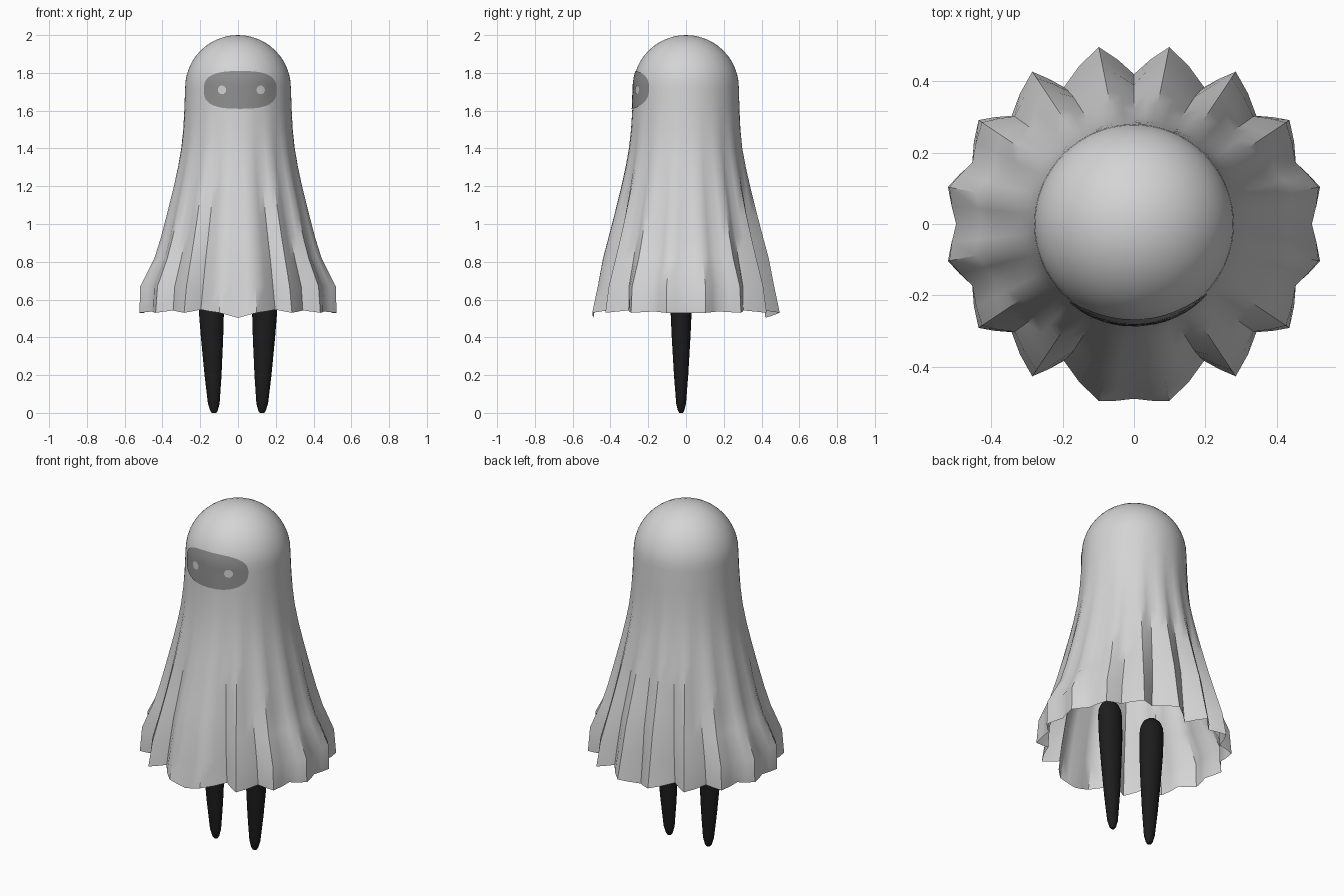
import bpy, bmesh, math

if "Cube" in bpy.data.objects:
    bpy.data.objects.remove(bpy.data.objects["Cube"])

def material(name, v):
    m = bpy.data.materials.new(name)
    m.diffuse_color = (v, v, v, 1)
    m.use_nodes = True
    m.node_tree.nodes["Principled BSDF"].inputs["Base Color"].default_value = m.diffuse_color
    return m

CLOTH = material("pale cloth", 0.66)
SHADE = material("face grey", 0.27)
EYE = material("eye pale", 0.62)
BLACK = material("leg black", 0.012)

def finish(bm, name, mat, angle=40):
    bmesh.ops.recalc_face_normals(bm, faces=bm.faces)
    me = bpy.data.meshes.new(name)
    bm.to_mesh(me)
    bm.free()
    me.materials.append(mat)
    ob = bpy.data.objects.new(name, me)
    bpy.context.collection.objects.link(ob)
    bpy.ops.object.select_all(action='DESELECT')
    ob.select_set(True)
    bpy.context.view_layer.objects.active = ob
    bpy.ops.object.shade_smooth_by_angle(angle=math.radians(angle))
    return ob

def skin(bm, rings):
    for a, b in zip(rings, rings[1:]):
        n = len(a)
        for i in range(n):
            bm.faces.new((a[i], a[(i + 1) % n], b[(i + 1) % n], b[i]))

# Cloak profile below the dome: height, fold radius, pleat weight, extra side flare
R, ZC = 0.28, 1.72
PROFILE = [(1.72, .28, 0, 0), (1.6, .285, .02, 0), (1.5, .292, .06, 0), (1.4, .304, .12, 0),
           (1.3, .323, .2, 0), (1.2, .346, .3, 0), (1.05, .384, .45, 0), (.93, .416, .56, 0),
           (.82, .446, .66, .005), (.67, .474, .84, .056), (.53, .505, 1, .028)]

def column(k, r, w, side):
    """Angle, radius and hem lift of pleat column k (32 columns, odd ones are folds)."""
    t = math.tau * k / 32
    c2 = math.cos(t) ** 2
    r += side * c2
    if k % 2:
        return t, r, 0
    centre = k % 16 == 8                           # front and back middle
    depth = .015 if k == 24 else .085 - .048 * c2  # front middle stays flat
    turn = 0 if centre else -math.radians(5) * math.sin(t) * (1 if math.cos(t) > 0 else -1)
    lift = -.027 if centre else .018 * abs(math.sin(t))
    return t + turn * w, r - depth * w, lift

def cloak():
    bm = bmesh.new()
    rings = []
    for i, (z, r, w, side) in enumerate(PROFILE[::-1]):
        cols = [column(k, r, w, side) for k in range(32)]
        cols.append((cols[0][0] + math.tau, cols[0][1], cols[0][2]))
        ring = []
        for a, b in zip(cols, cols[1:]):
            for f in (0, .5):
                t, rr, lift = (p + (q - p) * f for p, q in zip(a, b))
                zz = z + (lift if i == 0 else 0)
                ring.append(bm.verts.new((rr * math.cos(t), rr * math.sin(t), zz)))
        rings.append(ring)
    # Round head
    for j in range(1, 12):
        a = math.pi / 2 * j / 12
        rings.append([bm.verts.new((R * math.cos(a) * math.cos(math.tau * k / 64),
                                    R * math.cos(a) * math.sin(math.tau * k / 64),
                                    ZC + R * math.sin(a))) for k in range(64)])
    skin(bm, rings)
    top = bm.verts.new((0, 0, ZC + R))
    last = rings[-1]
    for k in range(64):
        bm.faces.new((last[k], last[(k + 1) % 64], top))
    finish(bm, "cloak", CLOTH)

def radius_at(z):
    if z >= ZC:
        return math.sqrt(R * R - (z - ZC) ** 2)
    for (z1, r1, *_), (z0, r0, *_) in zip(PROFILE, PROFILE[1:]):
        if z >= z0:
            return r0 + (r1 - r0) * (z - z0) / (z1 - z0)

def patch(name, mat, cx, cz, hx, hz, power, offset):
    """Rounded patch wrapped onto the front of the head."""
    bm = bmesh.new()
    def point(x, z):
        return bm.verts.new((x, -math.sqrt((radius_at(z) + offset) ** 2 - x * x), z))
    def se(v):
        return math.copysign(abs(v) ** (2 / power), v)
    rings = []
    for s in (1, .8, .6, .4, .2):
        rings.append([point(cx + hx * s * se(math.cos(a)), cz + hz * s * se(math.sin(a)))
                      for a in (math.tau * k / 48 for k in range(48))])
    skin(bm, rings)
    bm.faces.new(rings[-1])
    ob = finish(bm, name, mat)
    # make the patch face outwards
    if sum(p.normal.y * p.area for p in ob.data.polygons) > 0:
        ob.data.flip_normals()

def leg(name, side):
    """Tapered leg leaning slightly outwards, rounded at the top."""
    bm = bmesh.new()
    rings = []
    for z, rad in [(0, .012), (.012, .02), (.05, .031), (.2, .045), (.4, .059), (.55, .067),
                   (.68, .069), (.72, .064), (.75, .05), (.77, .025)]:
        cx = side * (.127 + .026 * z)
        rings.append([bm.verts.new((cx + rad * math.cos(a), -.026 + .84 * rad * math.sin(a), z))
                      for a in (math.tau * k / 24 for k in range(24))])
    skin(bm, rings)
    bm.faces.new(rings[0])
    bm.faces.new(rings[-1])
    finish(bm, name, BLACK)

cloak()
patch("face_panel", SHADE, .012, 1.71, .193, .1, 2.8, .003)
for name, x in (("left_eye", -.085), ("right_eye", .12)):
    patch(name, EYE, x, 1.71, .022, .023, 2, .006)
for name, s in (("left_leg", -1), ("right_leg", 1)):
    leg(name, s)
